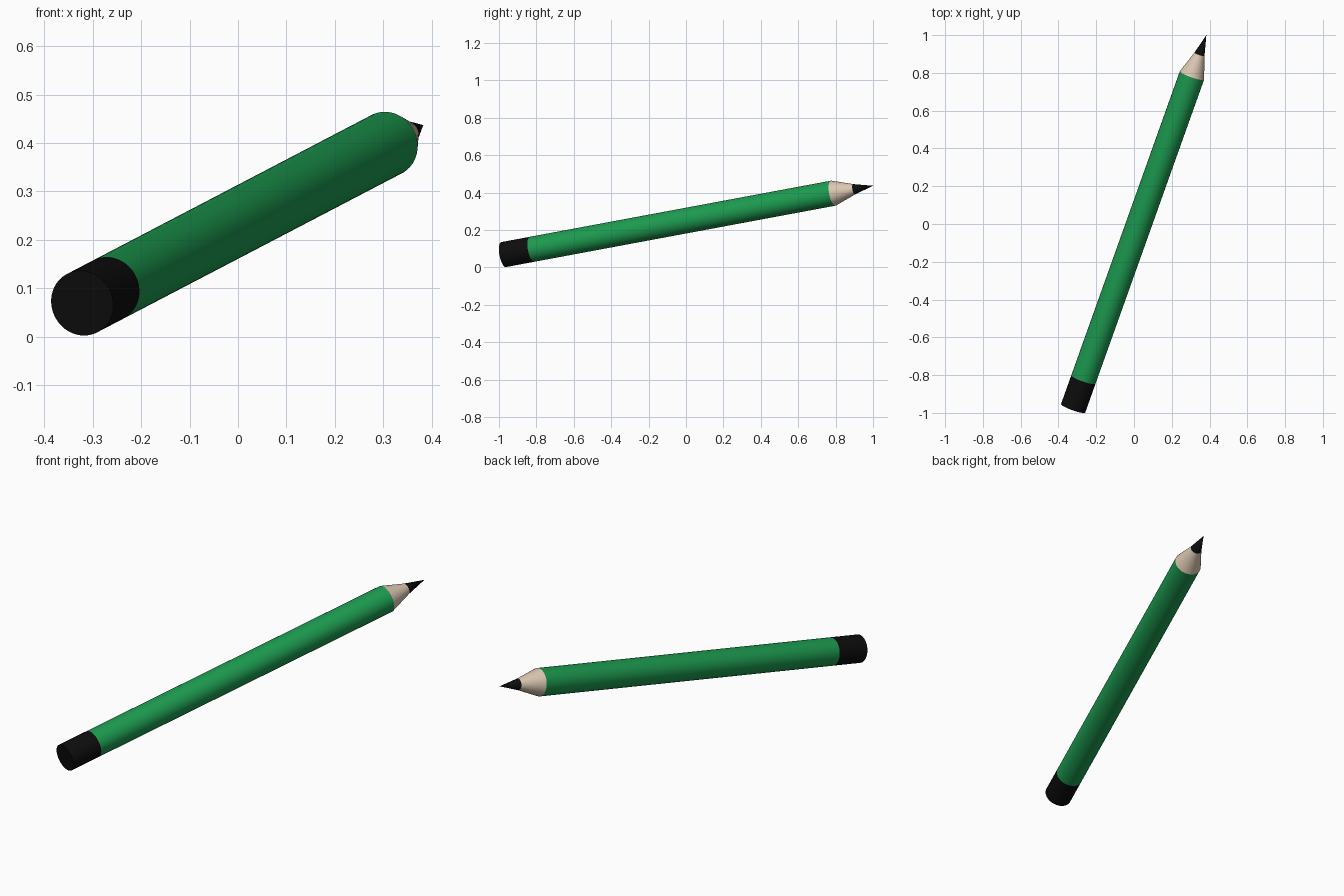
import bpy, bmesh, math
from mathutils import Vector

if "Cube" in bpy.data.objects:
    bpy.data.objects.remove(bpy.data.objects["Cube"])

# Pencil axis: from the blunt end centre to the tip
START = Vector((-0.322, -0.975, 0.069))
TIP = Vector((0.383, 1.0, 0.437))
AXIS = TIP - START
ROT = AXIS.to_track_quat('Z', 'Y')
L = AXIS.length
R = 0.068
SIDES = 48


def material(name, rgb):
    m = bpy.data.materials.new(name)
    m.diffuse_color = (*rgb, 1)
    m.use_nodes = True
    m.node_tree.nodes["Principled BSDF"].inputs["Base Color"].default_value = m.diffuse_color
    return m


def lathe(name, profile, mat):
    """Revolve (radius, distance along axis) points; zero radius closes to a point."""
    bm = bmesh.new()
    verts = [bm.verts.new((r, 0, t)) for r, t in profile]
    edges = [bm.edges.new(pair) for pair in zip(verts, verts[1:])]
    bmesh.ops.spin(bm, geom=verts + edges, axis=(0, 0, 1), cent=(0, 0, 0),
                   steps=SIDES, angle=math.tau, use_duplicate=False)
    bmesh.ops.remove_doubles(bm, verts=bm.verts, dist=1e-5)
    bmesh.ops.recalc_face_normals(bm, faces=bm.faces)
    # open tubes: make sure the normals face away from the axis
    f = max(bm.faces, key=lambda f: Vector(f.calc_center_median().xy).length)
    if f.normal.xy.dot(f.calc_center_median().xy) < 0:
        bmesh.ops.reverse_faces(bm, faces=bm.faces)
    me = bpy.data.meshes.new(name)
    bm.to_mesh(me)
    bm.free()
    ob = bpy.data.objects.new(name, me)
    bpy.context.collection.objects.link(ob)
    me.materials.append(mat)
    ob.location = START
    ob.rotation_mode = 'QUATERNION'
    ob.rotation_quaternion = ROT
    bpy.ops.object.select_all(action='DESELECT')
    ob.select_set(True)
    bpy.context.view_layer.objects.active = ob
    bpy.ops.object.shade_smooth_by_angle(angle=math.radians(35))
    return ob


black = material("black", (0.004, 0.004, 0.004))
green = material("green", (0.012, 0.33, 0.08))
wood = material("wood", (0.72, 0.58, 0.45))

CAP_T, BODY_T, LEAD_T, LEAD_R = 0.164, 1.90, 2.02, 0.028

lathe("end_cap", [(0, 0), (R, 0), (R, CAP_T)], black)
lathe("painted_body", [(R, CAP_T), (R, BODY_T)], green)
lathe("wood_cone", [(R, BODY_T), (LEAD_R, LEAD_T)], wood)
lathe("lead_tip", [(LEAD_R, LEAD_T), (0, L)], black)
